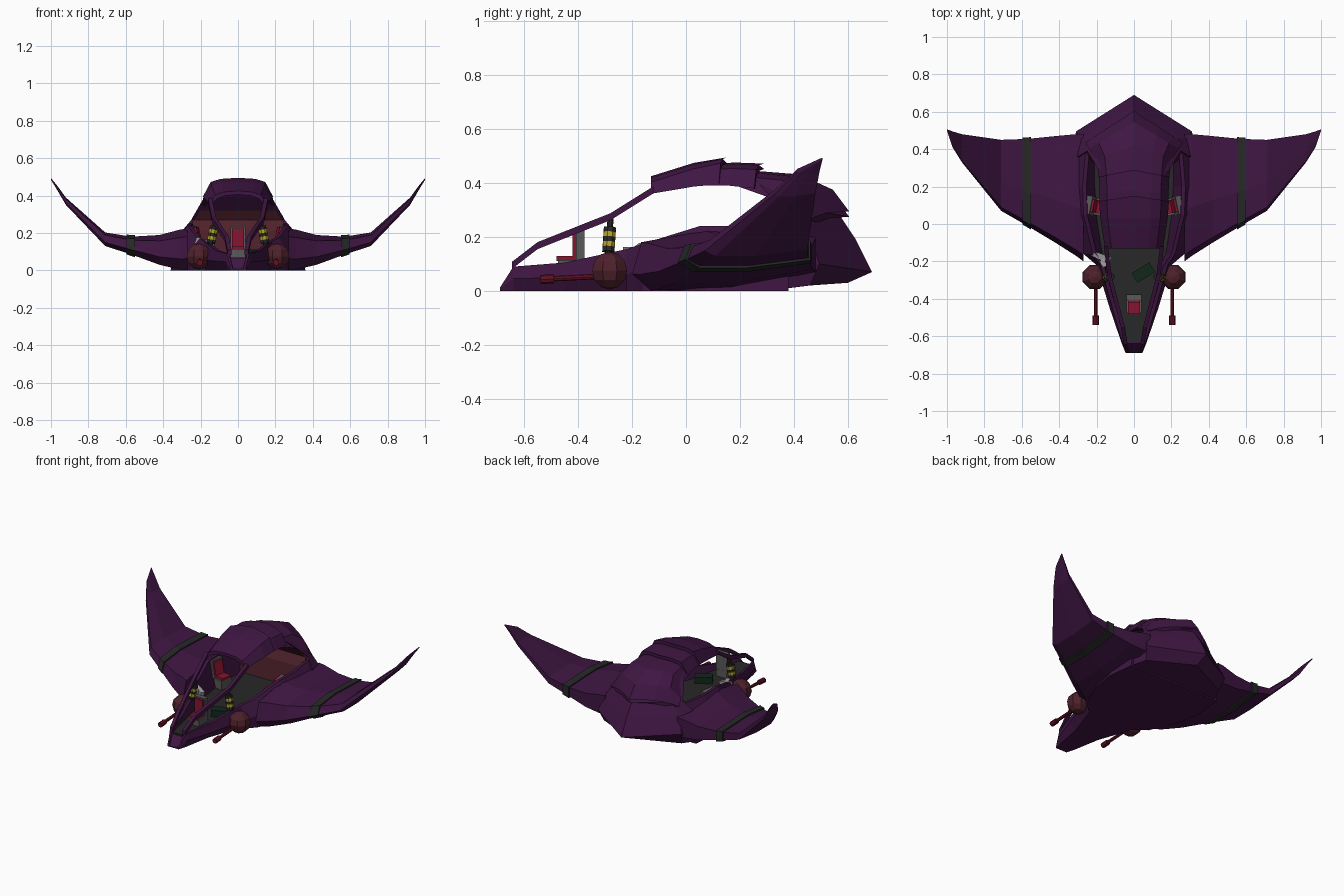
import bpy, bmesh
from math import radians, pi
from mathutils import Vector, Matrix

if "Cube" in bpy.data.objects:
    bpy.data.objects.remove(bpy.data.objects["Cube"])

def mat(name, r, g, b):
    m = bpy.data.materials.new(name)
    m.diffuse_color = (r, g, b, 1)
    m.use_nodes = True
    m.node_tree.nodes["Principled BSDF"].inputs["Base Color"].default_value = m.diffuse_color
    return m

PURPLE = mat("purple", .05, .008, .056)
MAROON = mat("maroon", .075, .015, .024)
RED = mat("red", .25, .007, .03)
GUNRED = mat("gun_red", .13, .006, .018)
DARK = mat("dark", .02, .021, .02)
GREEN = mat("dark_green", .006, .02, .012)
GREY = mat("grey", .1, .1, .1)
PALE = mat("pale_grey", .35, .35, .35)
YELLOW = mat("yellow", .45, .36, .02)

def finish(name, bm, m):
    bmesh.ops.recalc_face_normals(bm, faces=bm.faces)
    me = bpy.data.meshes.new(name)
    bm.to_mesh(me)
    bm.free()
    me.materials.append(m)
    ob = bpy.data.objects.new(name, me)
    bpy.context.collection.objects.link(ob)
    return ob

def loft(name, rings, m):
    """Skin closed rings of points and cap both ends."""
    bm = bmesh.new()
    rs = [[bm.verts.new(p) for p in r] for r in rings]
    n = len(rs[0])
    for a, b in zip(rs, rs[1:]):
        for i in range(n):
            j = (i + 1) % n
            bm.faces.new((a[i], a[j], b[j], b[i]))
    bm.faces.new(rs[0])
    bm.faces.new(rs[-1])
    return finish(name, bm, m)

def both(half):
    """Complete a half ring with its mirror image."""
    return half + [(-x, y, z) for x, y, z in reversed(half) if x > 0]

def box(name, loc, size, m, rot=(0, 0, 0)):
    bm = bmesh.new()
    bmesh.ops.create_cube(bm, size=1)
    bmesh.ops.scale(bm, vec=size, verts=bm.verts)
    ob = finish(name, bm, m)
    ob.location, ob.rotation_euler = loc, rot
    return ob

def rod(name, a, b, r, m, sides=8):
    a, b = Vector(a), Vector(b)
    bm = bmesh.new()
    M = Matrix.Translation((a + b) / 2) @ (b - a).to_track_quat('Z', 'Y').to_matrix().to_4x4()
    bmesh.ops.create_cone(bm, cap_ends=True, segments=sides, radius1=r, radius2=r,
                          depth=(b - a).length, matrix=M)
    return finish(name, bm, m)

# Open hull tub: y, bottom half width, side (x, z), rim (x, z), rim thickness, floor half width
TUB = [(-.69, .04, .045, .005, .04, .012, .01, .025),
       (-.64, .055, .065, .045, .06, .09, .012, .042),
       (-.45, .09, .13, .05, .115, .105, .018, .085),
       (-.22, .17, .2, .06, .18, .155, .02, .14),
       (-.16, .25, .27, .09, .22, .175, .02, .17),
       (.05, .34, .335, .13, .27, .24, .02, .2),
       (.2, .36, .345, .14, .275, .24, .02, .21),
       (.38, .34, .33, .15, .26, .25, .02, .21)]
rings = []
for y, bw, sx, sz, rx, rz, t, fw in TUB:
    fz = .007 if y < -.66 else .065
    rings.append([(bw, y, 0), (sx, y, sz), (rx, y, rz), (rx - t, y, rz), (fw, y, fz)])
loft("hull_tub", [h + [(-x, y, z) for x, y, z in reversed(h)] for h in rings], PURPLE)

# Cockpit floor
loft("cockpit_floor", [[(w, y, .06), (w, y, .07), (-w, y, .07), (-w, y, .06)]
                       for y, w in ((-.63, .045), (-.45, .087), (-.22, .142), (-.16, .17),
                                    (.05, .203), (.36, .21))], DARK)

# Tail shell, stacked from the keel up to the roof
TAIL = [[(0, .6, .03), (.29, .46, .02), (.34, .34, .005)],
        [(0, .69, .07), (.31, .495, .1), (.34, .34, .14)],
        [(0, .63, .19), (.28, .46, .2), (.3, .36, .21)],
        [(0, .57, .28), (.2, .46, .285), (.25, .39, .27)],
        [(0, .5, .37), (.13, .42, .37), (.19, .29, .375)],
        [(0, .4, .425), (.1, .36, .42), (.14, .25, .42)]]
loft("tail_shell", [both(h) for h in TAIL], PURPLE)

# Maroon lining on the rear bulkhead
loft("bulkhead_lining", [[(w, y, z), (w, y + .02, z), (-w, y + .02, z), (-w, y, z)]
                         for w, y, z in ((.21, .325, .07), (.26, .345, .21), (.24, .375, .27),
                                         (.2, .34, .32))], MAROON)

# Overlapping roof plates: y, top z, edge z, half width, backward sweep
def plate(name, secs):
    rings = []
    for y, zt, ze, w, k in secs:
        out = [(0, zt), (w * .5, zt - .006), (w * .78, zt - .022), (w, ze)]
        inn = [(w - .018, ze), (w * .72, zt - .042), (w * .45, zt - .026), (0, zt - .02)]
        h = [(x, y - k * x, z) for x, z in out + inn]
        rings.append(h + [(-x, yy, z) for x, yy, z in reversed(h[1:-1])])
    loft(name, rings, PURPLE)

plate("roof_front", [(-.13, .425, .36, .155, 0), (.03, .475, .387, .18, 0), (.15, .495, .395, .187, .15)])
plate("roof_middle", [(.06, .468, .392, .18, 0), (.18, .476, .39, .185, .1), (.29, .472, .38, .188, .2)])
plate("roof_rear", [(.22, .448, .384, .183, .1), (.42, .432, .335, .2, .4),
                    (.545, .375, .29, .24, .6), (.605, .295, .25, .26, .65)])

# Wing ribs: x, front y, rear y, bottom z, top z
RIBS = [(.27, -.2, .48, .004, .2), (.31, -.17, .48, .004, .195), (.42, -.1, .47, .03, .172),
        (.57, -.01, .455, .085, .17), (.71, .07, .45, .13, .195), (.92, .33, .48, .35, .385),
        (.97, .41, .495, .435, .455), (1, .5, .506, .484, .492)]

def rib(x, y0, y1, zb, zt, g=0):
    c, t = y1 - y0, zt - zb
    return [(x, y0 - g, zb + .3 * t), (x, y0 + .05 * c - g, zt - .1 * t + g),
            (x, y0 + .4 * c, zt + .12 * t + g), (x, y1 + g, zt + g),
            (x, y1 + g, zb + .35 * t - g), (x, y0 + .5 * c, zb - g), (x, y0 + .1 * c, zb - g)]

def rib_at(x, g):
    for a, b in zip(RIBS, RIBS[1:]):
        if a[0] <= x <= b[0]:
            f = (x - a[0]) / (b[0] - a[0])
            return rib(*[p + f * (q - p) for p, q in zip(a, b)], g)

def flip(rings, s):
    return [[(s * x, y, z) for x, y, z in r] for r in rings]

for side, s in (("right", 1), ("left", -1)):
    loft(side + "_wing", flip([rib(*r) for r in RIBS], s), PURPLE)
    loft(side + "_wing_band", flip([rib_at(x, .008) for x in (.55, .57, .597)], s), DARK)

    # Canopy strut
    path = [(.045, -.645, .095), (.06, -.55, .168), (.13, -.28, .275), (.15, -.12, .375)]
    loft(side + "_canopy_strut", flip([[(x + a, y, z + b) for a, b in
         ((-.011, -.013), (.011, -.013), (.011, .013), (-.011, .013))] for x, y, z in path], s), PURPLE)

    # Striped post between rim and strut
    lo, hi = Vector((s * .145, -.288, .145)), Vector((s * .127, -.282, .235))
    rod(side + "_post_core", lo - (hi - lo) * .2, hi + (hi - lo) * .4, .012, DARK)
    for i in range(5):
        rod(f"{side}_post_stripe_{i}", lo.lerp(hi, i / 5), lo.lerp(hi, (i + 1) / 5), .024,
            YELLOW if i % 2 else DARK)

    # Gun pod and barrel
    bm = bmesh.new()
    bmesh.ops.create_uvsphere(bm, u_segments=8, v_segments=6, radius=.07,
                              matrix=Matrix.Translation((s * .21, -.283, .075)) @ Matrix.Rotation(pi / 8, 4, 'Z'))
    finish(side + "_gun_pod", bm, MAROON)
    rod(side + "_gun_barrel", (s * .204, -.3, .055), (s * .204, -.51, .044), .01, GUNRED)
    rod(side + "_gun_muzzle", (s * .204, -.49, .045), (s * .204, -.54, .042), .017, GUNRED)

    # Side seat facing inward
    r = (0, 0, s * radians(12))
    box(side + "_seat_base", (s * .185, .09, .1), (.09, .09, .06), GREY, r)
    box(side + "_seat_cushion", (s * .18, .09, .135), (.08, .07, .02), RED, r)
    box(side + "_seat_back", (s * .236, .1, .18), (.035, .1, .11), GREY, (0, s * radians(12), r[2]))
    box(side + "_seat_pad", (s * .217, .097, .185), (.02, .07, .09), RED, (0, s * radians(12), r[2]))

# Pilot seat
box("pilot_seat_base", (0, -.425, .09), (.08, .1, .05), GREY)
box("pilot_seat_cushion", (0, -.44, .12), (.062, .08, .02), RED)
box("pilot_seat_back", (0, -.392, .165), (.082, .032, .135), GREY)
box("pilot_seat_pad", (0, -.411, .172), (.062, .02, .105), RED)

# Loose cockpit fittings
box("floor_locker", (.05, -.26, .09), (.11, .06, .045), GREEN, (0, 0, radians(32)))
box("rim_console", (-.175, -.175, .15), (.1, .03, .03), PALE, (0, radians(15), radians(-20)))
box("rim_console_grip", (-.165, -.205, .15), (.025, .05, .025), PALE, (0, 0, radians(25)))
